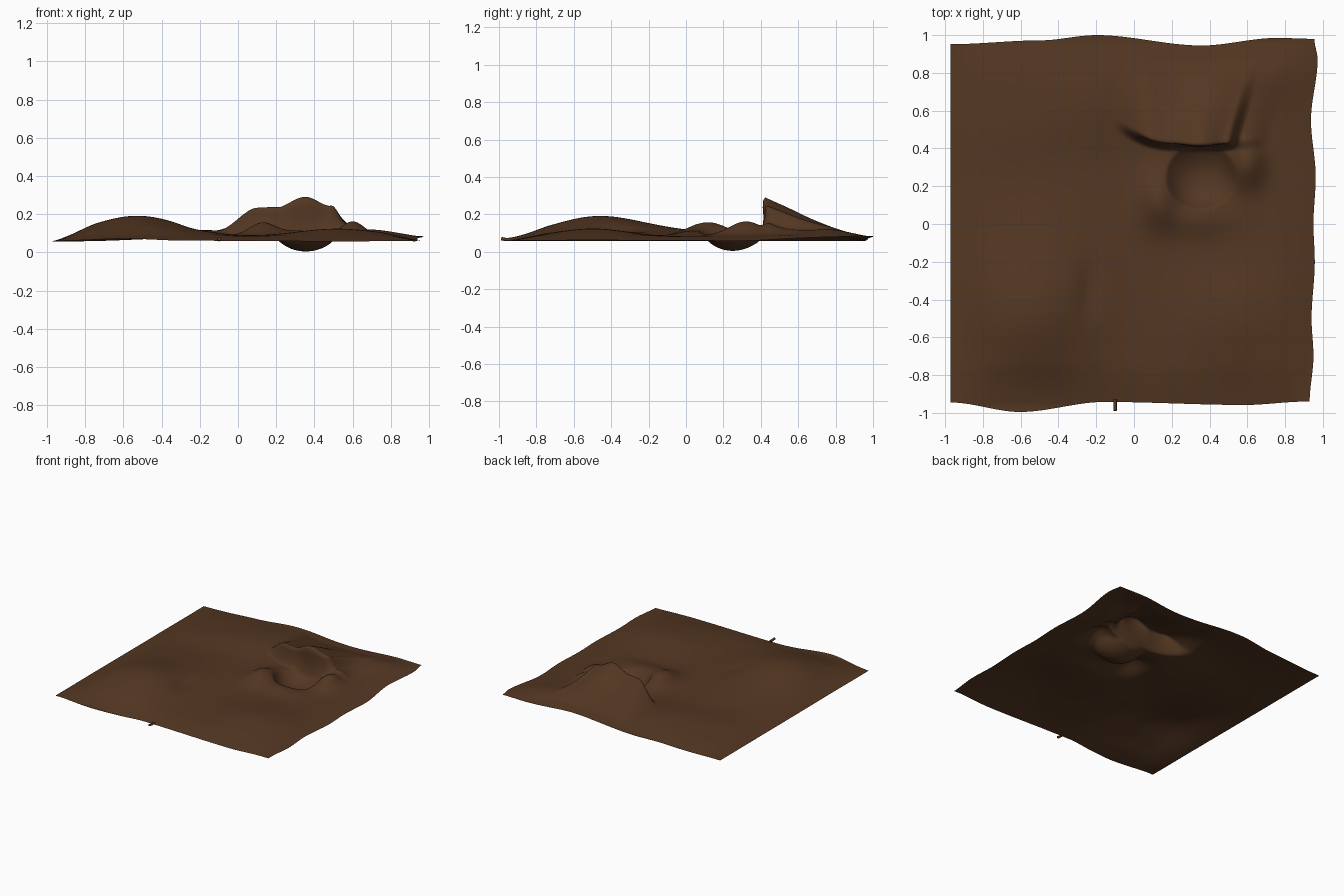
import bpy, bmesh, math
from mathutils import Vector

cube = bpy.data.objects.get("Cube")
if cube:
    bpy.data.objects.remove(cube, do_unlink=True)

earth = bpy.data.materials.new("brown earth")
earth.use_nodes = True
earth.diffuse_color = (0.088, 0.038, 0.016, 1)
bsdf = earth.node_tree.nodes["Principled BSDF"]
bsdf.inputs["Base Color"].default_value = earth.diffuse_color
bsdf.inputs["Roughness"].default_value = 0.9


def step(a, b, t):
    t = min(max((t - a) / (b - a), 0), 1)
    return t * t * (3 - 2 * t)


def along(points, t):
    """Smoothly blend a short list of (position, value) points."""
    if t <= points[0][0]:
        return points[0][1]
    for (a, va), (b, vb) in zip(points, points[1:]):
        if t <= b:
            return va + (vb - va) * step(a, b, t)
    return points[-1][1]


def bump(x, y, cx, cy, rx, ry):
    return math.exp(-((x - cx) / rx) ** 2 - ((y - cy) / ry) ** 2)


def ease_in(distance):
    """Rise from the border, steep at first and flat further in."""
    return math.sin(min(max(distance / 0.24, 0), 1) * math.pi / 2)


# Wavy outline of the ground sheet
FRONT = [(-0.97, -0.945), (-0.6, -0.995), (-0.15, -0.942), (0.6, -0.958), (0.93, -0.94)]
BACK = [(-0.97, 0.952), (-0.5, 0.972), (-0.2, 1.0), (0.35, 0.945), (0.75, 0.985), (0.96, 0.98)]
RIGHT = [(-0.94, 0.93), (-0.7, 0.95), (-0.5, 0.94), (-0.2, 0.957), (0, 0.95),
         (0.25, 0.962), (0.55, 0.937), (0.87, 0.972), (0.98, 0.955)]

# Crest height of the bank behind the hollow
CREST = [(-0.12, 0), (0.11, 0.145), (0.2, 0.15), (0.35, 0.205), (0.48, 0.155), (0.56, 0.04), (0.72, 0)]

# Low swells: centre x, centre y, radius x, radius y, height
SWELLS = [
    (-0.53, -0.49, 0.32, 0.32, 0.1), (-0.5, -0.1, 0.35, 0.35, 0.03),
    (0.52, -0.5, 0.3, 0.26, 0.042), (-0.2, 0.6, 0.3, 0.2, 0.022),
    (-0.6, 0.5, 0.3, 0.2, 0.015), (0.13, 0.13, 0.1, 0.14, 0.07),
    (0.6, 0.32, 0.09, 0.13, 0.08), (0.33, 0.03, 0.2, 0.1, 0.03),
    (-0.24, -0.35, 0.06, 0.14, -0.018), (0.7, 0.82, 0.2, 0.15, 0.015),
]


def ground(x, y):
    inside = ease_in(0.97 - abs(x)) * ease_in(0.96 - abs(y))
    z = 0.057 + 0.028 * step(0.3, 1, y) * step(-0.9, 0, x) + 0.025 * inside
    z += 0.014 * bump(x, y, -0.6, -1, 0.25, 0.15)
    z += sum(h * bump(x, y, cx, cy, rx, ry) for cx, cy, rx, ry, h in SWELLS) * (0.1 + 0.9 * inside)
    # steep bank, its right flank slanting away towards the back
    foot = 0.385 + 1.2 * max(0, 0.2 - x) ** 2
    rise = step(foot, foot + 0.065, y)
    slant = 0.28 * max(0, y - 0.42) * step(0.25, 0.5, x)
    fall = min(max((y - foot - 0.065) / 0.42, 0), 1)
    bank = along(CREST, x - slant) * rise * (1 - fall) ** 1.3
    z += bank
    # bowl-shaped hollow in front of the bank
    r = math.hypot((x - 0.355) / 0.185, (y - 0.25) / 0.175)
    z += (0.005 - z) * max(0, 1 - r * r) * (1 - rise)
    # the lip of the bank leans forward over the hollow
    lean = 0.03 * step(0.08, 0.2, bank) * (1 - step(0.4, 0.6, y))
    return Vector((x, y - lean, z))


# Ground sheet: one grid warped to the outline and shaped into hills
bm = bmesh.new()
bmesh.ops.create_grid(bm, x_segments=180, y_segments=180, size=1)
for v in bm.verts:
    u, w = v.co.x * 0.5 + 0.5, v.co.y * 0.5 + 0.5
    x = -0.972 + u * 1.92
    y = along(FRONT, x) * (1 - w) + along(BACK, x) * w
    x = -0.972 + u * (along(RIGHT, y) + 0.972)
    v.co = ground(x, y)
for f in bm.faces:
    f.smooth = True
mesh = bpy.data.meshes.new("ground_sheet")
bm.to_mesh(mesh)
bm.free()
mesh.materials.append(earth)
sheet = bpy.data.objects.new("ground_sheet", mesh)
bpy.context.collection.objects.link(sheet)

# Small twig sticking out of the front edge
curve = bpy.data.curves.new("front_twig", "CURVE")
curve.dimensions = "3D"
curve.bevel_depth = 0.009
curve.bevel_resolution = 2
curve.use_fill_caps = True
line = curve.splines.new("POLY")
path = [(-0.1, -0.93, 0.066), (-0.1, -0.965, 0.066), (-0.1, -0.988, 0.07)]
line.points.add(len(path) - 1)
for p, co in zip(line.points, path):
    p.co = (*co, 1)
curve.materials.append(earth)
twig = bpy.data.objects.new("front_twig", curve)
bpy.context.collection.objects.link(twig)
